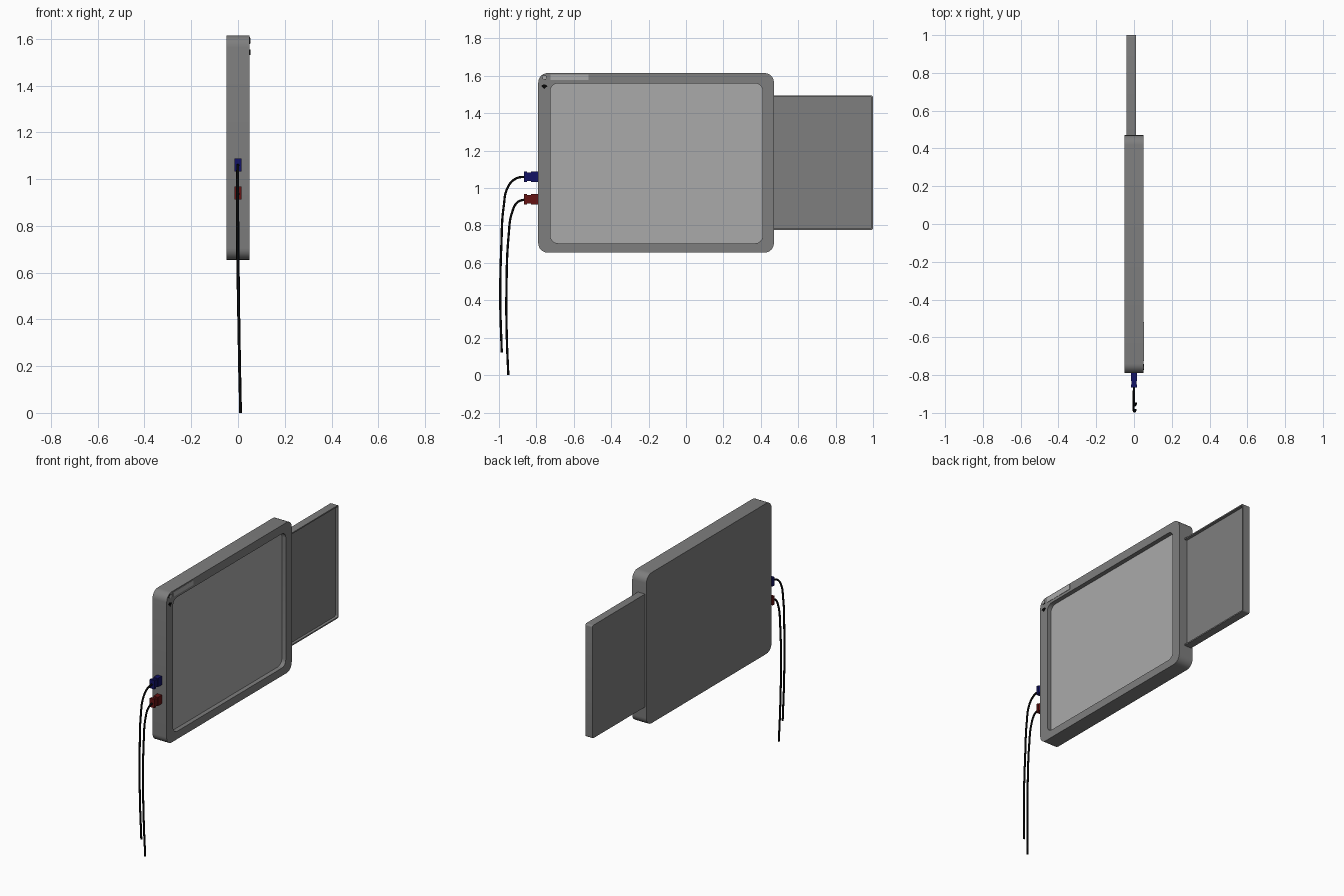
import bpy, bmesh, math
from mathutils import Matrix, Vector

if "Cube" in bpy.data.objects:
    bpy.data.objects.remove(bpy.data.objects["Cube"])


def material(name, rgb):
    m = bpy.data.materials.new(name)
    m.diffuse_color = (*rgb, 1)
    m.use_nodes = True
    m.node_tree.nodes["Principled BSDF"].inputs["Base Color"].default_value = m.diffuse_color
    return m


GREY = material("casing grey", (0.21, 0.21, 0.21))
LIGHT = material("screen light grey", (0.40, 0.40, 0.40))
BLACK = material("cable black", (0.002, 0.002, 0.002))
BLUE = material("plug blue", (0.006, 0.006, 0.13))
RED = material("plug red", (0.13, 0.006, 0.006))


def finish(name, bm, mats, smooth=True):
    bmesh.ops.recalc_face_normals(bm, faces=bm.faces)
    me = bpy.data.meshes.new(name)
    bm.to_mesh(me)
    bm.free()
    ob = bpy.data.objects.new(name, me)
    bpy.context.collection.objects.link(ob)
    for m in mats:
        me.materials.append(m)
    if smooth:
        bpy.ops.object.select_all(action='DESELECT')
        ob.select_set(True)
        bpy.context.view_layer.objects.active = ob
        bpy.ops.object.shade_smooth_by_angle(angle=math.radians(30))
    return ob


def rounded_loop(bm, x, rect, r, n=6):
    """Rounded rectangle of vertices in the plane at x; rect = y0, y1, z0, z1."""
    y0, y1, z0, z1 = rect
    corners = [(y1 - r, z1 - r), (y0 + r, z1 - r), (y0 + r, z0 + r), (y1 - r, z0 + r)]
    verts = []
    for k, (cy, cz) in enumerate(corners):
        for i in range(n + 1):
            a = math.pi / 2 * (k + i / n)
            verts.append(bm.verts.new((x, cy + r * math.cos(a), cz + r * math.sin(a))))
    return verts


def tray(name, loops, mats):
    """Skin a stack of rounded loops; the last cap takes the last material."""
    bm = bmesh.new()
    rings = [rounded_loop(bm, *l) for l in loops]
    for a, b in zip(rings, rings[1:]):
        for i in range(len(a)):
            j = (i + 1) % len(a)
            bm.faces.new((a[i], a[j], b[j], b[i]))
    bm.faces.new(rings[0])
    bm.faces.new(rings[-1]).material_index = len(mats) - 1
    return finish(name, bm, mats)


# Main casing with sunken screen
outer, inner = (-0.79, 0.47, 0.655, 1.615), (-0.725, 0.41, 0.705, 1.56)
tray("display_casing", [(-0.05, outer, 0.05), (0.05, outer, 0.05),
                        (0.05, inner, 0.04), (0.022, inner, 0.04)], [GREY, LIGHT])

# Slide-out side panel with a thin raised rim
outer, inner = (0.44, 1.0, 0.775, 1.495), (0.45, 0.992, 0.783, 1.487)
tray("side_panel", [(-0.04, outer, 0.012), (0.01, outer, 0.012),
                    (0.01, inner, 0.008), (-0.008, inner, 0.008)], [GREY])

# Light label strip and round sensor on the top bezel
tray("label_strip", [(0.049, (-0.725, -0.52, 1.577, 1.608), 0.003),
                     (0.052, (-0.725, -0.52, 1.577, 1.608), 0.003)], [LIGHT])


def disc(name, y, z, r, x, mat):
    bm = bmesh.new()
    bmesh.ops.create_cone(bm, cap_ends=True, segments=24, radius1=r, radius2=r, depth=0.004,
                          matrix=Matrix.Translation((x, y, z)) @ Matrix.Rotation(math.pi / 2, 4, 'Y'))
    finish(name, bm, [mat])


disc("sensor_ring", -0.757, 1.592, 0.013, 0.050, BLACK)
disc("sensor_lens", -0.757, 1.592, 0.011, 0.051, LIGHT)

# Small dark fan-shaped signal mark below the sensor
bm = bmesh.new()
fan = [(-0.757, 1.530)] + [(-0.757 + 0.024 * math.cos(math.radians(a)) * 0.9,
                            1.530 + 0.024 * math.sin(math.radians(a)))
                           for a in range(40, 141, 20)]
face = bm.faces.new([bm.verts.new((0.049, y, z)) for y, z in fan])
top = bmesh.ops.extrude_face_region(bm, geom=[face])["geom"]
bmesh.ops.translate(bm, vec=(0.004, 0, 0), verts=[v for v in top if isinstance(v, bmesh.types.BMVert)])
finish("signal_mark", bm, [BLACK], smooth=False)


# Plugs: body, waist and end collar stacked along y
def plug(name, z, mat):
    bm = bmesh.new()
    for y0, y1, hx, hz in [(-0.83, -0.78, 0.016, 0.028), (-0.85, -0.83, 0.014, 0.023),
                           (-0.866, -0.85, 0.016, 0.028)]:
        bmesh.ops.create_cube(bm, size=1, matrix=Matrix.Translation((0, (y0 + y1) / 2, z))
                              @ Matrix.Diagonal((2 * hx, y1 - y0, 2 * hz, 1)))
    finish(name, bm, [mat], smooth=False)


# Cables: bevelled curves hanging from the plugs
def cable(name, pts):
    cu = bpy.data.curves.new(name, 'CURVE')
    cu.dimensions = '3D'
    cu.bevel_depth = 0.006
    cu.bevel_resolution = 2
    cu.use_fill_caps = True
    cu.resolution_u = 6
    sp = cu.splines.new('BEZIER')
    sp.bezier_points.add(len(pts) - 1)
    for bp, p in zip(sp.bezier_points, pts):
        bp.co = Vector(p)
        bp.handle_left_type = bp.handle_right_type = 'AUTO'
    cu.materials.append(BLACK)
    ob = bpy.data.objects.new(name, cu)
    bpy.context.collection.objects.link(ob)


plug("upper_plug", 1.06, BLUE)
plug("lower_plug", 0.94, RED)
cable("upper_cable", [(0, -0.855, 1.06), (-0.001, -0.905, 1.053), (-0.002, -0.95, 1.01),
                      (-0.003, -0.975, 0.90), (-0.002, -0.987, 0.70), (0.003, -0.993, 0.40),
                      (0.008, -0.985, 0.12)])
cable("lower_cable", [(0, -0.855, 0.94), (-0.001, -0.90, 0.925), (-0.001, -0.93, 0.87),
                      (0.0, -0.948, 0.75), (0.003, -0.96, 0.45), (0.007, -0.958, 0.20),
                      (0.011, -0.95, 0.0)])
